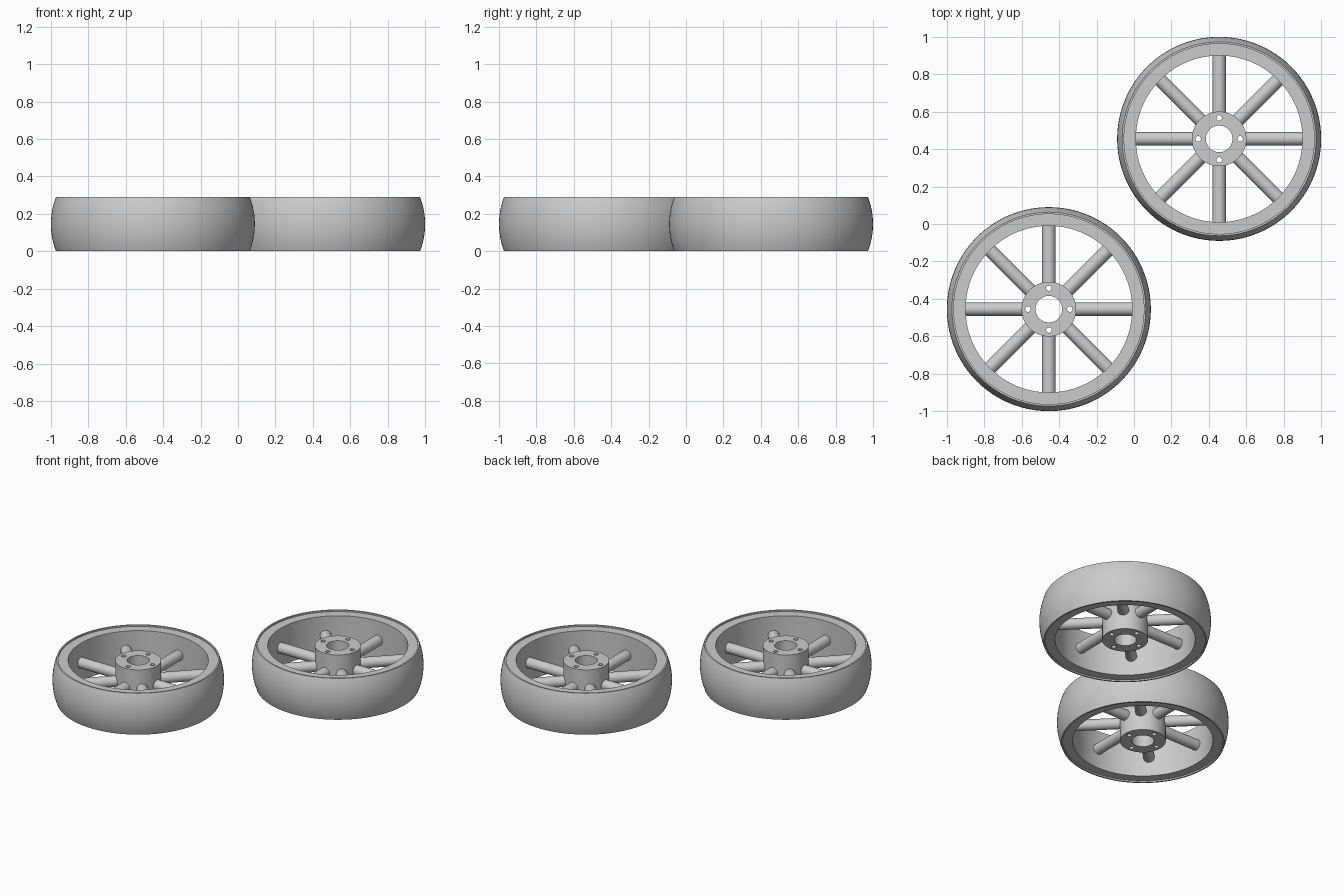
import bpy, bmesh, math
from mathutils import Matrix, Vector

cube = bpy.data.objects.get("Cube")
if cube:
    bpy.data.objects.remove(cube, do_unlink=True)

HEIGHT = 0.29
MID = HEIGHT / 2
OUTER, EDGE = 0.545, 0.518       # crown and shoulder radius of the tread
CENTRE = 1 - OUTER               # wheel offset along x and y
RIM_IN, LIP, RECESS = 0.445, 0.508, 0.01
HUB, BORE = 0.146, 0.071

grey = bpy.data.materials.new("plain grey")
grey.use_nodes = True
colour = (0.6, 0.6, 0.6, 1)
grey.diffuse_color = colour
grey.node_tree.nodes["Principled BSDF"].inputs["Base Color"].default_value = colour


def make(name, bm):
    bmesh.ops.recalc_face_normals(bm, faces=bm.faces)
    mesh = bpy.data.meshes.new(name)
    bm.to_mesh(mesh)
    bm.free()
    mesh.materials.append(grey)
    obj = bpy.data.objects.new(name, mesh)
    bpy.context.collection.objects.link(obj)
    return obj


def select(obj):
    bpy.ops.object.select_all(action='DESELECT')
    obj.select_set(True)
    bpy.context.view_layer.objects.active = obj


def lathe(name, profile, steps):
    """Spin a closed (radius, z) profile around the z axis."""
    bm = bmesh.new()
    verts = [bm.verts.new((r, 0, z)) for r, z in profile]
    edges = [bm.edges.new((v, verts[i - 1])) for i, v in enumerate(verts)]
    bmesh.ops.spin(bm, geom=verts + edges, cent=(0, 0, 0), axis=(0, 0, 1),
                   angle=math.tau, steps=steps)
    bmesh.ops.remove_doubles(bm, verts=bm.verts, dist=1e-5)
    return make(name, bm)


# Rim: crowned tread, thin raised lip and slightly recessed side faces
sag = OUTER - EDGE
arc_r = (MID ** 2 + sag ** 2) / (2 * sag)
half = math.asin(MID / arc_r)
crown = []
for i in range(13):
    a = half * (i / 6 - 1)
    crown.append((OUTER - arc_r * (1 - math.cos(a)), MID + arc_r * math.sin(a)))
top = HEIGHT - RECESS
rim = lathe("rim", crown + [(LIP, HEIGHT), (LIP, top), (RIM_IN, top),
                            (RIM_IN, RECESS), (LIP, RECESS), (LIP, 0)], 128)

# Hub: bored cylinder with four through bolt holes
hub = lathe("hub", [(BORE, RECESS), (HUB, RECESS), (HUB, top), (BORE, top)], 64)
bm = bmesh.new()
for i in range(4):
    place = Matrix.Rotation(i * math.pi / 2, 4, 'Z') @ Matrix.Translation((0.112, 0, MID))
    bmesh.ops.create_cone(bm, cap_ends=True, segments=24, radius1=0.015,
                          radius2=0.015, depth=0.5, matrix=place)
cutter = make("bolt_hole_cutter", bm)
cutter.hide_render = True
mod = hub.modifiers.new("bolt holes", 'BOOLEAN')
mod.operation, mod.solver, mod.object = 'DIFFERENCE', 'EXACT', cutter
select(hub)
bpy.ops.object.modifier_apply(modifier=mod.name)
bpy.data.objects.remove(cutter, do_unlink=True)

# Spokes: eight round bars from hub to rim
bm = bmesh.new()
start, end = HUB - 0.01, RIM_IN + 0.008
for i in range(8):
    place = (Matrix.Rotation(i * math.pi / 4, 4, 'Z')
             @ Matrix.Translation(((start + end) / 2, 0, MID))
             @ Matrix.Rotation(math.pi / 2, 4, 'Y'))
    bmesh.ops.create_cone(bm, cap_ends=True, segments=32, radius1=0.036,
                          radius2=0.036, depth=end - start, matrix=place)
spokes = make("spokes", bm)

# Smooth each part, then place the front and back wheels
for part in (rim, hub, spokes):
    select(part)
    bpy.ops.object.shade_smooth_by_angle(angle=math.radians(30))
    name = part.name
    twin = part.copy()
    bpy.context.collection.objects.link(twin)
    part.name, twin.name = "front_wheel_" + name, "back_wheel_" + name
    part.location = Vector((-CENTRE, -CENTRE, 0))
    twin.location = Vector((CENTRE, CENTRE, 0))
